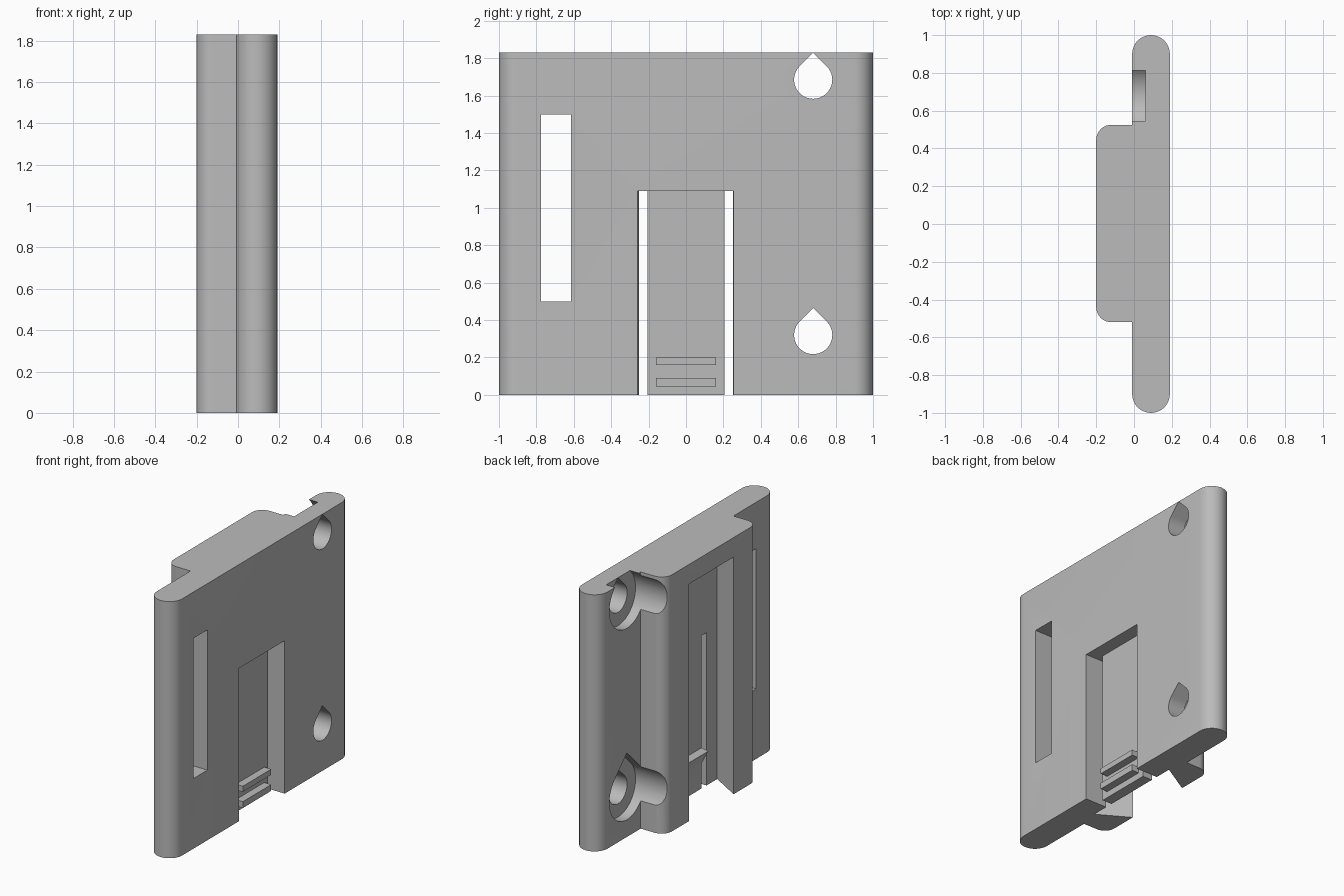
import bpy, bmesh, math
from mathutils import Vector

if "Cube" in bpy.data.objects:
    bpy.data.objects.remove(bpy.data.objects["Cube"], do_unlink=True)

grey = bpy.data.materials.new("light_grey")
grey.use_nodes = True
grey.diffuse_color = (0.5, 0.5, 0.5, 1)
grey.node_tree.nodes["Principled BSDF"].inputs["Base Color"].default_value = (0.5, 0.5, 0.5, 1)

HEIGHT = 1.83
FRONT, BACK = 0.19, -0.20      # plate face and rail block face along x
PLATE_BACK = -0.01


def prism(name, points, lo, hi, axis):
    """Extrude a profile: (x, y) along z, (y, z) along x, or (x, z) along y."""
    place = {"z": lambda a, b, t: (a, b, t),
             "x": lambda a, b, t: (t, a, b),
             "y": lambda a, b, t: (a, t, b)}[axis]
    bm = bmesh.new()
    face = bm.faces.new([bm.verts.new(place(a, b, lo)) for a, b in points])
    out = bmesh.ops.extrude_face_region(bm, geom=[face])
    moved = [g for g in out["geom"] if isinstance(g, bmesh.types.BMVert)]
    bmesh.ops.translate(bm, verts=moved, vec=Vector(place(0, 0, hi - lo)))
    bmesh.ops.recalc_face_normals(bm, faces=bm.faces)
    mesh = bpy.data.meshes.new(name)
    bm.to_mesh(mesh)
    bm.free()
    mesh.materials.append(grey)
    obj = bpy.data.objects.new(name, mesh)
    bpy.context.collection.objects.link(obj)
    return obj


def box(name, x, y, z):
    return prism(name, [(x[0], y[0]), (x[1], y[0]), (x[1], y[1]), (x[0], y[1])], z[0], z[1], "z")


def arc(cx, cy, r, start, end, steps=16):
    angles = [math.radians(start + (end - start) * i / steps) for i in range(steps + 1)]
    return [(cx + r * math.cos(a), cy + r * math.sin(a)) for a in angles]


def teardrop(cy, cz, r):
    # round below, with a 45 degree peak above
    return arc(cy, cz, r, 135, 405, 48) + [(cy, cz + r * math.sqrt(2))]


def boolean(target, tool, operation):
    bpy.context.view_layer.objects.active = target
    mod = target.modifiers.new(operation, "BOOLEAN")
    mod.operation, mod.solver, mod.object = operation, "EXACT", tool
    bpy.ops.object.modifier_apply(modifier=mod.name)
    bpy.data.objects.remove(tool, do_unlink=True)


# Plate with rounded ends and the raised rail block, as one profile
r, c, mid = 0.1, 0.08, 0.09
profile = (arc(mid, -1 + r, r, 180, 360) + arc(mid, 1 - r, r, 0, 180)
           + [(PLATE_BACK, 0.525)] + arc(BACK + c, 0.525 - c, c, 90, 180, 10)
           + arc(BACK + c, -0.52 + c, c, 180, 270, 10) + [(PLATE_BACK, -0.52)])
plate = prism("mounting_plate", profile, 0, HEIGHT, "z")

# Dovetail channel in the rail block, open at the bottom
floor_x = 0.02
boolean(plate, prism("channel_cut", [(-0.25, -0.221), (floor_x, -0.38),
                                     (floor_x, 0.38), (-0.25, 0.221)], -0.1, 1.69, "z"), "DIFFERENCE")
# Opening for the spring clip, and the long slot
boolean(plate, box("clip_cut", (-0.05, 0.3), (-0.26, 0.255), (-0.1, 1.09)), "DIFFERENCE")
boolean(plate, box("slot_cut", (-0.3, 0.3), (-0.775, -0.615), (0.5, 1.5)), "DIFFERENCE")

# Screw holes with counterbores
for z in (0.32, 1.685):
    boolean(plate, prism("bore_cut", teardrop(0.68, z, 0.197), -0.3, 0.06, "x"), "DIFFERENCE")
    boolean(plate, prism("hole_cut", teardrop(0.68, z, 0.102), 0, 0.3, "x"), "DIFFERENCE")

# Spring clip with a catch on its back
clip_front = 0.095
clip = prism("spring_clip", [(floor_x, 0), (clip_front, 0), (clip_front, 1.09), (floor_x, 1.09),
                             (floor_x, 0.29), (-0.033, 0.28), (floor_x, 0.18)], -0.205, 0.205, "y")

# Finger grip ridges
parts = [plate, clip]
for i, z in enumerate(((0.045, 0.09), (0.16, 0.2))):
    parts.append(box(f"grip_ridge_{i + 1}", (clip_front - 0.01, 0.15), (-0.16, 0.16), z))

for obj in parts:
    bpy.ops.object.select_all(action="DESELECT")
    obj.select_set(True)
    bpy.context.view_layer.objects.active = obj
    bpy.ops.object.shade_smooth_by_angle(angle=math.radians(30))
